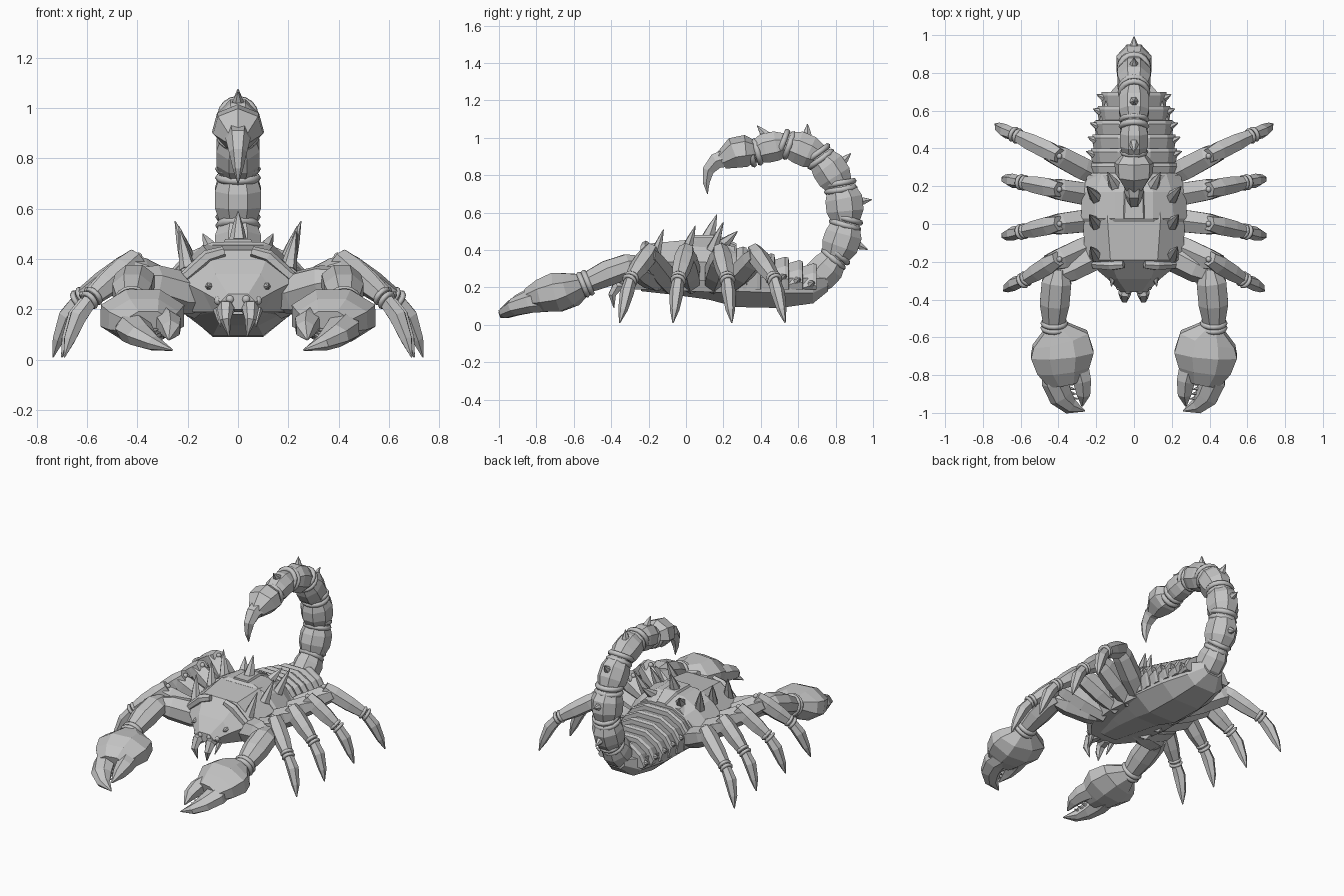
import bpy, bmesh, math
from mathutils import Vector, Matrix

if "Cube" in bpy.data.objects:
    bpy.data.objects.remove(bpy.data.objects["Cube"])

grey = bpy.data.materials.new("stone grey")
grey.diffuse_color = (0.55, 0.55, 0.55, 1)
grey.use_nodes = True
grey.node_tree.nodes["Principled BSDF"].inputs["Base Color"].default_value = grey.diffuse_color


def finish(bm, name, smooth=False):
    bmesh.ops.recalc_face_normals(bm, faces=bm.faces)
    me = bpy.data.meshes.new(name)
    bm.to_mesh(me)
    bm.free()
    me.materials.append(grey)
    for p in me.polygons:
        p.use_smooth = smooth
    ob = bpy.data.objects.new(name, me)
    bpy.context.collection.objects.link(ob)
    return ob


def skin(name, rings):
    """Bridge equal point rings and cap both ends."""
    bm = bmesh.new()
    vs = [[bm.verts.new(p) for p in r] for r in rings]
    n = len(vs[0])
    for a, b in zip(vs, vs[1:]):
        for i in range(n):
            j = (i + 1) % n
            bm.faces.new((a[i], a[j], b[j], b[i]))
    bm.faces.new(vs[0])
    bm.faces.new(vs[-1])
    return finish(bm, name)


def tube(name, pts, radii, sides=8, ref=(0, 0, 1)):
    """Faceted limb; a radius may be a (side, up) pair."""
    pts = [Vector(p) for p in pts]
    rings = []
    for i, p in enumerate(pts):
        t = (pts[min(i + 1, len(pts) - 1)] - pts[max(i - 1, 0)]).normalized()
        u = Vector(ref).cross(t).normalized()
        v = t.cross(u)
        a, b = radii[i] if isinstance(radii[i], tuple) else (radii[i], radii[i])
        a, b = a * 1.06, b * 1.06
        rings.append([p + u * a * math.cos(k) + v * b * math.sin(k)
                      for k in [(j + .5) * math.tau / sides for j in range(sides)]])
    return skin(name, rings)


def spike(name, base, tip, r):
    tube(name, [base, Vector(base).lerp(Vector(tip), .5), tip], [r, r * .6, .002], 6, (1, .1, 0))


def band(name, c, d, R, r):
    """Smooth joint ring around direction d."""
    bm = bmesh.new()
    q = Vector(d).to_track_quat('Z', 'Y').to_matrix()
    M, m = 16, 6
    g = [[bm.verts.new(Vector(c) + q @ Vector(((R + r * math.cos(b)) * math.cos(a),
                                              (R + r * math.cos(b)) * math.sin(a), r * math.sin(b))))
          for b in [k * math.tau / m for k in range(m)]] for a in [k * math.tau / M for k in range(M)]]
    for i in range(M):
        for j in range(m):
            g2 = g[(i + 1) % M]
            bm.faces.new((g[i][j], g2[j], g2[(j + 1) % m], g[i][(j + 1) % m]))
    finish(bm, name, True)


def ball(name, c, r):
    bm = bmesh.new()
    bmesh.ops.create_uvsphere(bm, u_segments=10, v_segments=6, radius=r, matrix=Matrix.Translation(c))
    finish(bm, name, True)


def hull(name, stations):
    """Symmetric cross-sections along y: (y, (x, z), ...) from top to bottom."""
    skin(name, [[Vector((x, s[0], z)) for x, z in s[1:]] +
                [Vector((-x, s[0], z)) for x, z in reversed(s[1:])] for s in stations])


# Body shell, belly and raised back plates
hull("head_shell", [
    (-.36, (.04, .26), (.07, .23), (.04, .2)),
    (-.29, (.09, .34), (.14, .27), (.10, .19)),
    (-.19, (.125, .435), (.26, .33), (.18, .19)),
    (.02, (.14, .455), (.27, .34), (.21, .18)),
    (.26, (.13, .42), (.25, .31), (.20, .17))])
hull("rear_shell", [
    (.01, (.10, .455), (.20, .41), (.27, .34), (.24, .25)),
    (.03, (.10, .468), (.21, .42), (.28, .34), (.25, .24)),
    (.17, (.10, .465), (.20, .41), (.275, .33), (.25, .23)),
    (.27, (.08, .425), (.17, .38), (.24, .30), (.22, .22))])
hull("back_ridge", [(.03, (.05, .48), (.065, .45)), (.17, (.045, .48), (.06, .45)),
                    (.27, (.03, .435), (.05, .40))])
hull("belly", [
    (-.24, (.10, .25), (.10, .21), (.05, .18)),
    (-.06, (.17, .25), (.16, .20), (.07, .16)),
    (.12, (.21, .26), (.19, .19), (.08, .135)),
    (.27, (.22, .26), (.21, .18), (.10, .095)),
    (.50, (.20, .25), (.19, .17), (.10, .09)),
    (.68, (.14, .25), (.14, .17), (.08, .115)),
    (.76, (.07, .25), (.07, .21), (.04, .18))])

# Overlapping abdomen plates with edge spikes
steps = []
for i in range(6):
    y, w, z = .25 + .075 * i, .235 - .002 * i * i - .002 * i, .418 - .018 * i
    for yy, k, dz in ((y, .96, -.016), (y + .055, 1, 0), (y + .074, .98, -.006)):
        steps.append((yy, (w * k * .38, z + dz), (w * k * .80, z - .05 + dz),
                      (w * k, z - .115 + dz), (w * k * .92, .19)))
    if i > 0:
        for s in (-1, 1):
            spike("plate_spike", (s * w * .93, y + .045, z - .11), (s * (w + .022), y + .06, z - .095), .02)
hull("abdomen_plates", steps)

# Tail: barrel segments with double rings and outer spikes
joints = [(.67, .22), (.80, .365), (.855, .55), (.825, .74), (.71, .90), (.535, .965), (.365, .92)]
bulge = [.085, .093, .094, .088, .082, .075]
for i in range(6):
    a, b = Vector((0, *joints[i])), Vector((0, *joints[i + 1]))
    d = (b - a).normalized()
    out = Vector((0, d.z, -d.y))
    mid = (a + b) / 2 + out * .008
    r = bulge[i]
    tube("tail_segment", [a - d * .01, a.lerp(mid, .6), mid + d * .03, b + d * .01],
         [r * .76, (r * 1.08, r), (r * 1.08, r), r * .74], 8, (1, 0, 0))
    for k in (-.018, .018):
        band("tail_ring", b + d * k, d, r * .79, .017)
    if i > 0:
        spike("tail_spike", mid + out * r * .75, mid + out * (r + .053) + d * .012 * (i - 2), .03)
tube("sting_bulb", [(0, .38, .925), (0, .32, .925), (0, .26, .915), (0, .19, .875)],
     [.052, (.085, .1), (.083, .096), .048], 7, (1, 0, 0))
tube("stinger", [(0, .23, .895), (0, .16, .875), (0, .118, .825), (0, .108, .76), (0, .115, .70)],
     [.052, .046, .034, .02, .002], 6, (1, 0, 0))
spike("back_spike", (0, .12, .47), (0, .165, .59), .035)

for s in (-1, 1):
    # Shell spikes, brow ridges, eyes and mouth fangs
    for base, tip in (((.20, .14, .40), (.25, .20, .55)), ((.20, .0, .39), (.235, .05, .53)),
                      ((.10, .20, .43), (.14, .275, .50)), ((.20, -.17, .36), (.23, -.12, .51))):
        spike("shell_spike", (s * base[0], *base[1:]), (s * tip[0], *tip[1:]), .033)
    tube("brow_ridge", [(s * .055, -.215, .43), (s * .12, -.22, .41), (s * .21, -.215, .33)],
         [.02, .026, .022], 6)
    spike("cheek_spike", (s * .11, -.27, .29), (s * .12, -.33, .29), .022)
    for x, z in ((.032, .24), (.078, .235)):
        ball("eye", (s * x, -.365 + x * .4, z), .018)
    tube("fang", [(s * .035, -.30, .21), (s * .05, -.37, .205), (s * .05, -.395, .16), (s * .035, -.385, .09)],
         [.03, .032, .022, .002], 6, (1, 0, 0))
    spike("mouth_palp", (s * .08, -.31, .20), (s * .07, -.35, .13), .018)

    # Four walking legs: hip y, knee y, ankle y, foot y, foot x
    for hy, ky, ay, ty, tx in ((-.08, -.205, -.295, -.355, .69), (.03, -.005, -.04, -.07, .70),
                               (.14, .19, .22, .245, .70), (.23, .38, .47, .53, .735)):
        hip, knee = Vector((s * .15, hy, .21)), Vector((s * .435, ky, .37))
        ankle, foot = Vector((s * (tx - .11), ay, .245)), Vector((s * tx, ty, .01))
        tube("leg_thigh", [hip, hip.lerp(knee, .45), hip.lerp(knee, .85), knee + Vector((s * .02, 0, .005))],
             [.05, .064, .06, .045], 6)
        d = (ankle - knee).normalized()
        tube("leg_shin", [knee - d * .05 + Vector((0, 0, .005)), knee + d * .02,
                          knee.lerp(ankle, .55), ankle], [.04, .052, .048, .034], 6)
        for k in (-.012, .014):
            band("leg_ring", ankle + d * k, d, .032, .011)
        tube("leg_foot", [ankle, ankle.lerp(foot, .35) + Vector((s * .015, 0, .01)),
                          ankle.lerp(foot, .7) + Vector((s * .012, 0, 0)), foot],
             [.03, .036, .024, .003], 6, (0, 1, 0))
        ball("knee_stud", hip.lerp(knee, .86) + Vector((0, 0, .062)), .016)

    # Claw arm
    def P(*pts):
        return [(s * x, y, z) for x, y, z in pts]
    tube("arm_upper", P((.10, -.13, .25), (.22, -.17, .265), (.34, -.235, .30), (.41, -.27, .315)),
         [.06, .082, .075, .05], 7)
    tube("arm_fore", P((.40, -.24, .32), (.41, -.31, .315), (.42, -.42, .275), (.425, -.54, .22)),
         [.05, (.08, .065), (.08, .07), .055], 8)
    for y, z in ((-.525, .225), (-.55, .215)):
        band("wrist_ring", (s * .422, y, z), (0, -1, -.4), .058, .016)
    # Pincer: palm, outer and inner fingers, teeth
    tube("claw_palm", P((.42, -.54, .22), (.39, -.61, .19), (.38, -.69, .175), (.375, -.77, .155), (.36, -.84, .135)),
         [.055, (.152, .09), (.17, .108), (.142, .09), (.095, .06)], 8)
    tube("outer_finger", P((.41, -.76, .14), (.415, -.84, .122), (.385, -.915, .095), (.335, -.965, .065), (.26, -.99, .038)),
         [.07, (.07, .058), (.062, .046), (.042, .03), .003], 7)
    tube("inner_finger", P((.295, -.76, .15), (.275, -.83, .14), (.267, -.90, .118), (.275, -.965, .08)),
         [.06, (.052, .054), (.038, .04), .004], 6)
    for k in range(4):
        y = -.845 - .025 * k
        spike("claw_tooth", (s * (.35 - .006 * k), y, .115 - .012 * k),
              (s * (.315 - .006 * k), y - .006, .12 - .012 * k), .012)
